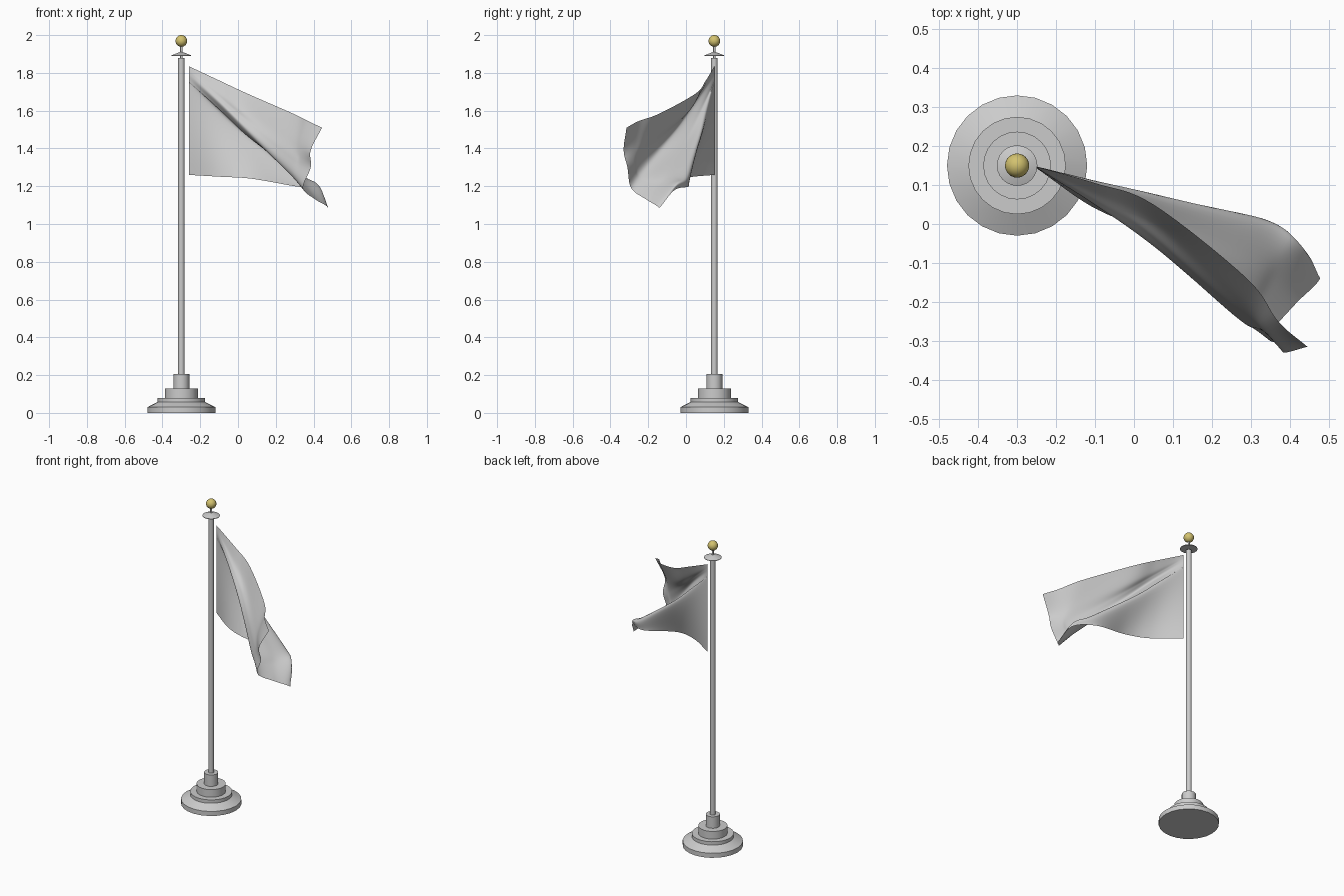
import bpy, bmesh, math
from mathutils import Vector

cube = bpy.data.objects.get("Cube")
if cube:
    bpy.data.objects.remove(cube, do_unlink=True)

POLE = Vector((-0.3, 0.15, 0))


def material(name, color):
    mat = bpy.data.materials.new(name)
    mat.use_nodes = True
    mat.diffuse_color = color
    mat.node_tree.nodes["Principled BSDF"].inputs["Base Color"].default_value = color
    return mat


grey = material("light grey", (0.6, 0.6, 0.6, 1))
gold = material("gold", (0.65, 0.54, 0.16, 1))


def finish(bm, name, mat, angle=35):
    mesh = bpy.data.meshes.new(name)
    bm.to_mesh(mesh)
    bm.free()
    mesh.materials.append(mat)
    obj = bpy.data.objects.new(name, mesh)
    bpy.context.collection.objects.link(obj)
    bpy.ops.object.select_all(action="DESELECT")
    obj.select_set(True)
    bpy.context.view_layer.objects.active = obj
    bpy.ops.object.shade_smooth_by_angle(angle=math.radians(angle))
    return obj


def lathe(name, profile, mat, sides=24):
    """Closed solid of revolution around the pole axis from (radius, z) pairs."""
    bm = bmesh.new()
    rings = []
    for r, z in profile:
        rings.append([bm.verts.new(POLE + Vector((r * math.cos(a), r * math.sin(a), z)))
                      for a in (math.tau * i / sides for i in range(sides))])
    for low, high in zip(rings, rings[1:]):
        for i in range(sides):
            j = (i + 1) % sides
            bm.faces.new((low[i], low[j], high[j], high[i]))
    bm.faces.new(rings[0][::-1])
    bm.faces.new(rings[-1])
    return finish(bm, name, mat)


# Stepped base, pole, cap and finial
lathe("stepped_base", [(0.18, 0), (0.18, 0.03), (0.125, 0.058), (0.125, 0.08), (0.087, 0.08),
                       (0.087, 0.13), (0.042, 0.13), (0.042, 0.205), (0.017, 0.205)], grey)
lathe("pole", [(0.017, 0.2), (0.017, 1.88)], grey, 16)
lathe("pole_cap", [(0.052, 1.89), (0.052, 1.893), (0.008, 1.91)], grey)
lathe("finial_stem", [(0.006, 1.87), (0.006, 1.95)], grey, 12)
bm = bmesh.new()
bmesh.ops.create_uvsphere(bm, u_segments=24, v_segments=14, radius=0.031)
bmesh.ops.translate(bm, verts=bm.verts, vec=POLE + Vector((0, 0, 1.969)))
finish(bm, "finial_ball", gold, 60)


def spline(points, steps):
    """Smooth curve through all points (Catmull-Rom)."""
    ends = [points[0] * 2 - points[1]] + points + [points[-1] * 2 - points[-2]]
    out = []
    for a, b, c, d in zip(ends, ends[1:], ends[2:], ends[3:]):
        for k in range(steps):
            t = k / steps
            out.append((b * 2 + (c - a) * t + (a * 2 - b * 5 + c * 4 - d) * t ** 2
                        + (b * 3 - a - c * 3 + d) * t ** 3) / 2)
    return out + [points[-1]]


# Flag cross-sections from hoist to fly, each from top edge over the fold to bottom edge
sections = [
    [(-0.26, 0.15, z) for z in (1.835, 1.82, 1.805, 1.785, 1.755, 1.7, 1.26)],
    [(-0.1, 0.105, 1.76), (-0.1, 0.08, 1.7), (-0.1, 0.06, 1.67), (-0.1, 0.05, 1.64),
     (-0.1, 0.08, 1.61), (-0.1, 0.11, 1.57), (-0.09, 0.035, 1.25)],
    [(0.05, 0.05, 1.69), (0.05, 0.005, 1.59), (0.05, -0.035, 1.54), (0.05, -0.055, 1.49),
     (0.05, 0.01, 1.465), (0.06, 0.075, 1.45), (0.07, -0.01, 1.24)],
    [(0.29, -0.14, 1.585), (0.27, -0.195, 1.46), (0.27, -0.235, 1.36), (0.25, -0.215, 1.29),
     (0.29, -0.1, 1.28), (0.33, 0.005, 1.26), (0.3, 0.015, 1.2)],
    [(0.37, -0.25, 1.545), (0.335, -0.27, 1.42), (0.33, -0.275, 1.32), (0.305, -0.255, 1.235),
     (0.36, -0.15, 1.2), (0.42, -0.06, 1.21), (0.43, -0.06, 1.18)],
    [(0.445, -0.315, 1.51), (0.385, -0.33, 1.39), (0.385, -0.31, 1.3), (0.345, -0.29, 1.19),
     (0.41, -0.21, 1.13), (0.462, -0.16, 1.1), (0.478, -0.14, 1.085)],
]
columns = [spline([Vector(p) for p in s], 8) for s in sections]
rows = [spline(list(r), 8) for r in zip(*columns)]
bm = bmesh.new()
grid = [[bm.verts.new(p) for p in row] for row in rows]
for upper, lower in zip(grid, grid[1:]):
    for i in range(len(upper) - 1):
        bm.faces.new((upper[i], lower[i], lower[i + 1], upper[i + 1]))
finish(bm, "flag", grey, 80)
